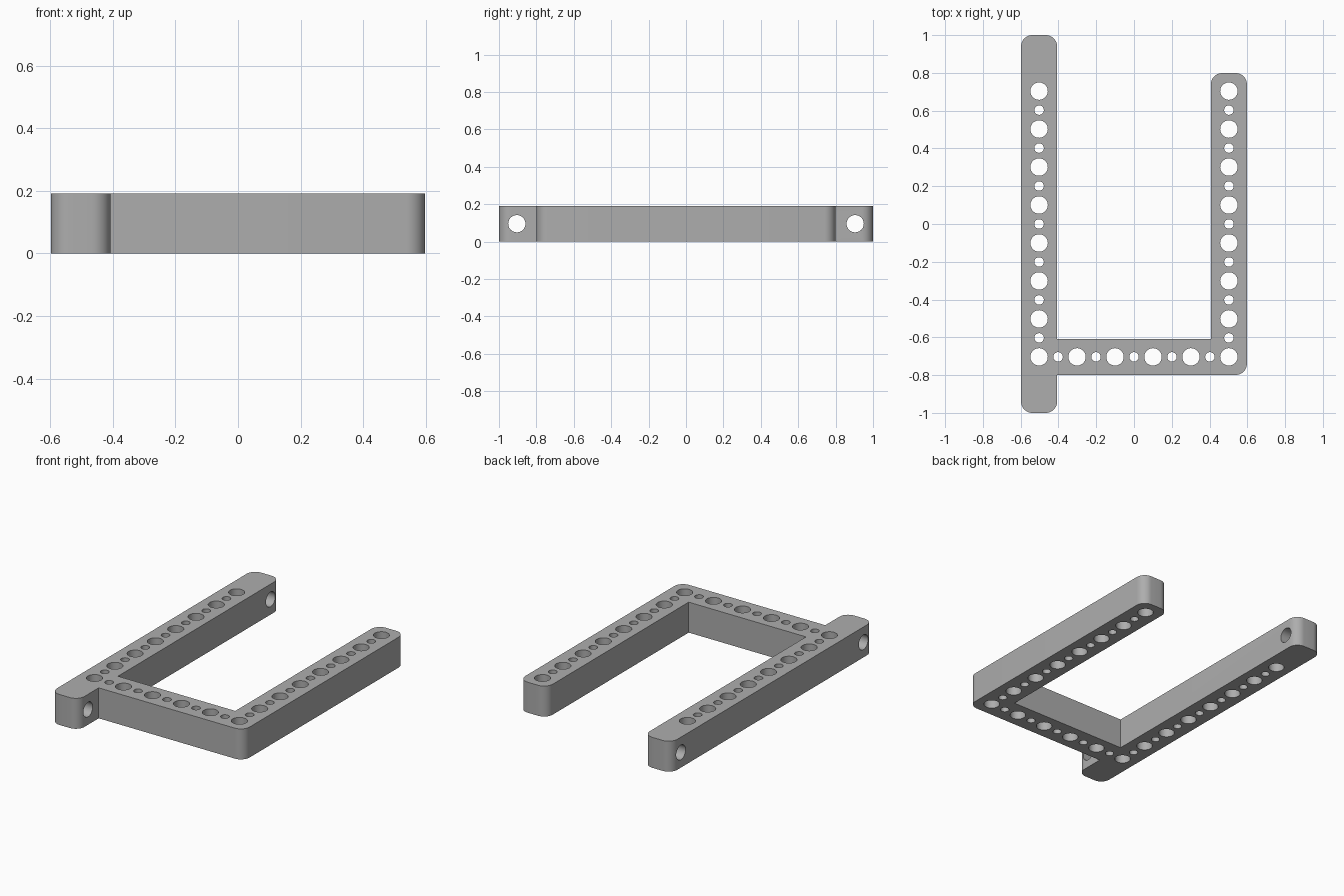
import bpy, bmesh
from math import cos, sin, pi, radians
from mathutils import Matrix, Vector

cube = bpy.data.objects.get("Cube")
if cube:
    bpy.data.objects.remove(cube, do_unlink=True)

P = 0.201               # hole pitch
H = 0.0955              # half thickness of a bar
R = 0.06                # rounded corner radius
BIG, SMALL = 0.046, 0.025
XC, YC = 2.5 * P, 3.5 * P
LONG, SHORT = 1.0, YC + H

grey = bpy.data.materials.new("plain grey")
grey.use_nodes = True
colour = (0.42, 0.42, 0.42, 1)
grey.diffuse_color = colour
grey.node_tree.nodes["Principled BSDF"].inputs["Base Color"].default_value = colour


def rounded_outline(corners, steps=10):
    """Outline points; corners flagged True get a quarter round."""
    points = []
    for i, (x, y, is_round) in enumerate(corners):
        here = Vector((x, y))
        if not is_round:
            points.append(here)
            continue
        before = (Vector(corners[i - 1][:2]) - here).normalized()
        after = (Vector(corners[(i + 1) % len(corners)][:2]) - here).normalized()
        centre = here + (before + after) * R
        for k in range(steps + 1):
            a = pi / 2 * k / steps
            points.append(centre - after * R * cos(a) - before * R * sin(a))
    return points


def make_object(name, bm):
    bmesh.ops.recalc_face_normals(bm, faces=bm.faces)
    mesh = bpy.data.meshes.new(name)
    bm.to_mesh(mesh)
    bm.free()
    mesh.materials.append(grey)
    obj = bpy.data.objects.new(name, mesh)
    bpy.context.collection.objects.link(obj)
    return obj


# Frame body: long arm, cross bar and short arm in one outline
corners = [
    (-XC - H, -LONG, True), (-XC + H, -LONG, True),
    (-XC + H, -SHORT, False), (XC + H, -SHORT, True),
    (XC + H, SHORT, True), (XC - H, SHORT, True),
    (XC - H, -YC + H, False), (-XC + H, -YC + H, False),
    (-XC + H, LONG, True), (-XC - H, LONG, True),
]
bm = bmesh.new()
base = bm.faces.new([bm.verts.new((p.x, p.y, 0)) for p in rounded_outline(corners)])
side = bmesh.ops.extrude_face_region(bm, geom=[base])
top = [g for g in side["geom"] if isinstance(g, bmesh.types.BMVert)]
bmesh.ops.translate(bm, verts=top, vec=(0, 0, 2 * H))
frame = make_object("perforated_frame", bm)

# Hole cutters: alternating large and small holes along each bar
bm = bmesh.new()


def hole(x, y, radius, turn=Matrix()):
    bmesh.ops.create_cone(bm, cap_ends=True, segments=40, radius1=radius, radius2=radius,
                          depth=0.4, matrix=Matrix.Translation((x, y, H)) @ turn)


for i in range(15):
    for x in (-XC, XC):
        hole(x, -YC + i * P / 2, SMALL if i % 2 else BIG)
for i in range(1, 10):
    hole(-XC + i * P / 2, -YC, SMALL if i % 2 else BIG)

# Sideways holes through both ends of the long arm
for y in (-4.5 * P, 4.5 * P):
    hole(-XC, y, BIG, Matrix.Rotation(pi / 2, 4, 'Y'))

cutter = make_object("hole_cutter", bm)
cutter.hide_render = True

# Cut the holes, then drop the cutter
bpy.context.view_layer.objects.active = frame
frame.select_set(True)
cut = frame.modifiers.new("holes", 'BOOLEAN')
cut.object = cutter
cut.operation = 'DIFFERENCE'
cut.solver = 'EXACT'
bpy.ops.object.modifier_apply(modifier=cut.name)
bpy.data.objects.remove(cutter, do_unlink=True)
bpy.ops.object.shade_smooth_by_angle(angle=radians(30))
